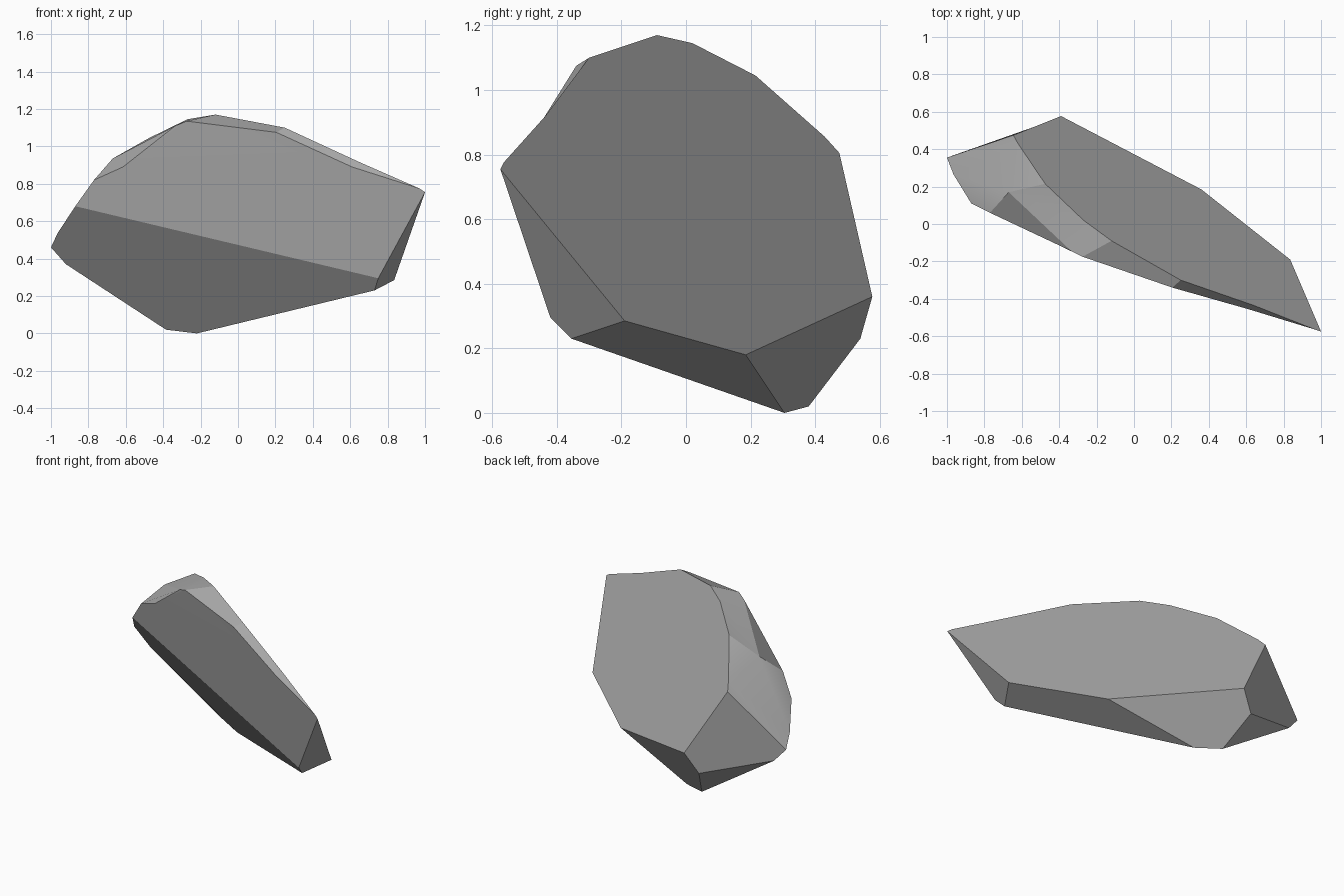
import bpy
import bmesh
import math

cube = bpy.data.objects.get("Cube")
if cube:
    bpy.data.objects.remove(cube, do_unlink=True)

# Corners of the shard, each under a one-letter key
corners = {
    # rim of the broad back face
    "A": (-.12, -.09, 1.17), "B": (.25, -.3, 1.1), "C": (-.27, .02, 1.145),
    "D": (-.475, .215, 1.045), "E": (-.62, .43, .855), "F": (-.645, .475, .805),
    "G": (-.39, .577, .36), "H": (.36, .185, .18), "I": (.835, -.19, .285),
    "J": (1, -.575, .755), "W": (.97, -.565, .775), "K": (.64, -.435, .92),
    # pointed end and underside
    "L": (-1, .355, .46), "M": (-.475, .54, .23), "N": (-.92, .37, .37),
    "O": (-.385, .38, .02), "X": (-.22, .305, 0), "Y": (.73, -.355, .23),
    "Z": (.75, -.42, .295),
    # front rim and upper chip
    "P": (-.67, .17, .935), "Q": (-.275, -.175, 1.135), "R": (-.77, .06, .82),
    "S": (-.615, -.01, .89), "T": (.205, -.34, 1.075), "U": (.61, -.455, .89),
    "V": (-.87, .11, .68), "a": (-.965, .265, .535), "b": (-.335, -.145, 1.11),
}

facets = [
    "GHIJWKBACDEF",                              # broad back
    "VRSQTUWJZ", "VaLNOXYZ",                     # upper and lower front
    "JIYZ", "IHXY", "HGMOX", "GFLNM", "MNO",     # ends and underside
    "LFEa", "aEP", "aPV", "VPR", "EDP",          # worn shoulder
    "DCP", "CbP", "CAQb", "RPbS", "bQS",         # chipped top
    "AQTB", "BTUK", "KUW",                       # top bevel
]

bm = bmesh.new()
verts = {key: bm.verts.new(co) for key, co in corners.items()}
for facet in facets:
    bm.faces.new([verts[key] for key in facet])
bmesh.ops.recalc_face_normals(bm, faces=bm.faces[:])

mesh = bpy.data.meshes.new("rock_shard")
bm.to_mesh(mesh)
bm.free()
rock = bpy.data.objects.new("rock_shard", mesh)
bpy.context.collection.objects.link(rock)

# Stone colour
stone = bpy.data.materials.new("stone grey")
stone.use_nodes = True
colour = (.4, .4, .4, 1)
stone.diffuse_color = colour
stone.node_tree.nodes["Principled BSDF"].inputs["Base Color"].default_value = colour
mesh.materials.append(stone)

# Soft shoulder, crisp facets elsewhere
bpy.ops.object.select_all(action="DESELECT")
rock.select_set(True)
bpy.context.view_layer.objects.active = rock
bpy.ops.object.shade_smooth_by_angle(angle=math.radians(20))
